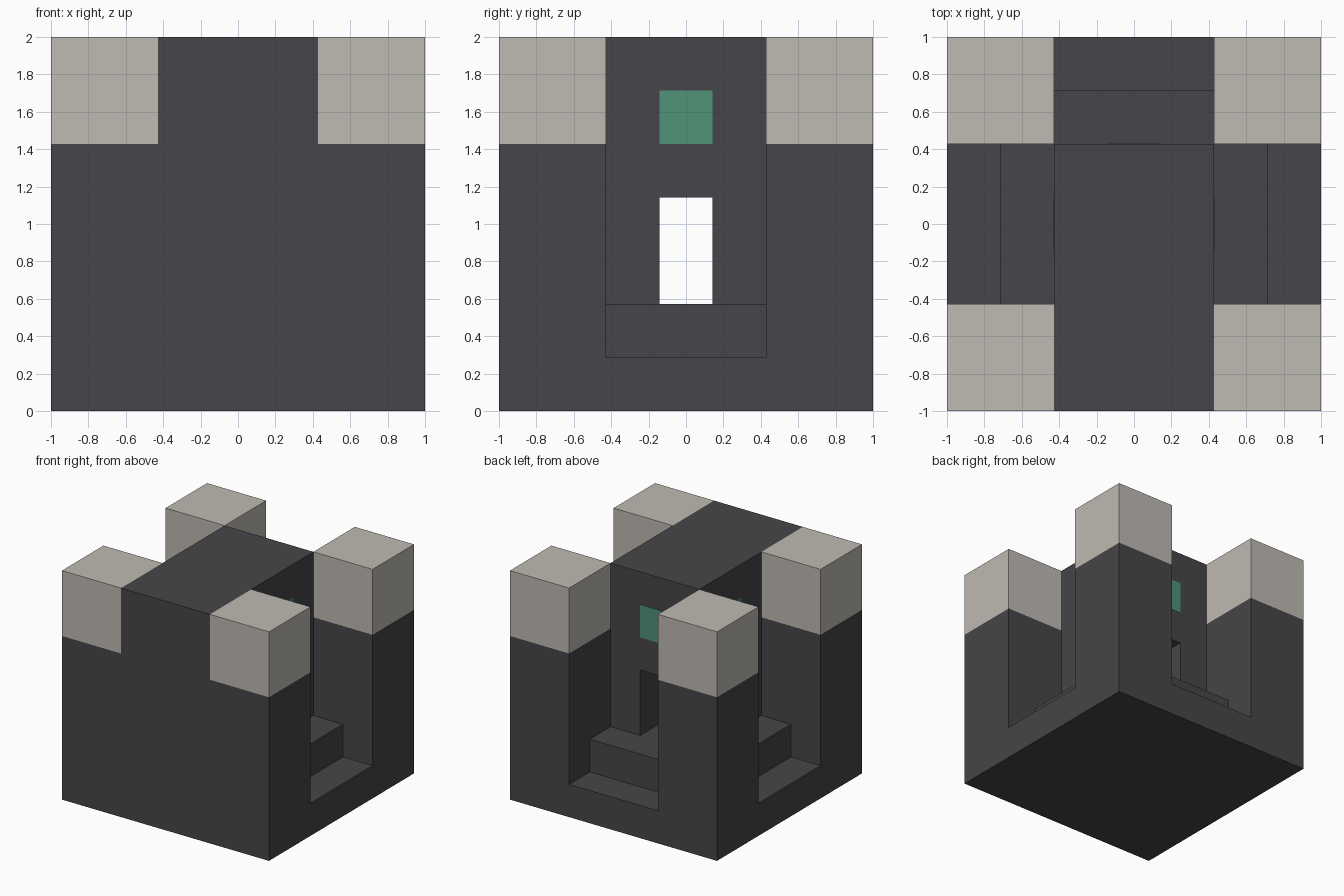
import bpy
import bmesh
from mathutils import Vector

U = 2 / 7  # one grid cell; the model is seven cells wide, deep and tall

default = bpy.data.objects.get("Cube")
if default:
    bpy.data.objects.remove(default, do_unlink=True)


def material(name, rgb):
    mat = bpy.data.materials.new(name)
    mat.use_nodes = True
    mat.diffuse_color = (*rgb, 1)
    mat.node_tree.nodes["Principled BSDF"].inputs["Base Color"].default_value = (*rgb, 1)
    return mat


dark_stone = material("dark stone", (0.061, 0.060, 0.067))
pale_stone = material("pale stone", (0.521, 0.491, 0.445))
green_glass = material("green glass", (0.078, 0.292, 0.191))


def box(name, low, high, mat):
    """Box between two corners given in cells, measured from the centre of the floor."""
    low, high = Vector(low) * U, Vector(high) * U
    bm = bmesh.new()
    bmesh.ops.create_cube(bm, size=1)
    size, middle = high - low, (low + high) / 2
    for v in bm.verts:
        v.co = Vector(a * b for a, b in zip(v.co, size)) + middle
    mesh = bpy.data.meshes.new(name)
    bm.to_mesh(mesh)
    bm.free()
    mesh.materials.append(mat)
    obj = bpy.data.objects.new(name, mesh)
    bpy.context.collection.objects.link(obj)
    return obj


def cut(target, cutter):
    mod = target.modifiers.new("opening", "BOOLEAN")
    mod.operation = "DIFFERENCE"
    mod.solver = "EXACT"
    mod.object = cutter
    bpy.context.view_layer.objects.active = target
    bpy.ops.object.modifier_apply(modifier=mod.name)
    bpy.data.objects.remove(cutter, do_unlink=True)


# Foundation slab
box("foundation", (-3.5, -3.5, 0), (3.5, 3.5, 1), dark_stone)

# Central keep, flush with the front, with a passage across and one to the back
keep = box("keep", (-1.5, -3.5, 1), (1.5, 1.5, 7), dark_stone)
cut(keep, box("side_passage", (-2, -0.5, 2), (2, 0.5, 4), dark_stone))
cut(keep, box("back_passage", (-0.5, 0, 2), (0.5, 2, 4), dark_stone))

# Corner towers with pale tops
for x, side in ((-3.5, "right"), (1.5, "left")):
    for y, end in ((-3.5, "front"), (1.5, "back")):
        box(f"{end}_{side}_tower", (x, y, 1), (x + 2, y + 2, 5), dark_stone)
        box(f"{end}_{side}_tower_top", (x, y, 5), (x + 2, y + 2, 7), pale_stone)

# Doorsteps and flush windows on both sides
T = 0.01  # window plate thickness in cells
for s, side in ((-1, "right"), (1, "left")):
    xs = sorted((s * 1.5, s * 2.5))
    box(f"{side}_doorstep", (xs[0], -1.5, 1), (xs[1], 1.5, 2), dark_stone)
    xs = sorted((s * 1.5, s * (1.5 + T)))
    box(f"{side}_window", (xs[0], -0.5, 5), (xs[1], 0.5, 6), green_glass)

# Doorstep and window at the back
box("back_doorstep", (-1.5, 1.5, 1), (1.5, 2.5, 2), dark_stone)
box("back_window", (-0.5, 1.5, 5), (0.5, 1.5 + T, 6), green_glass)
